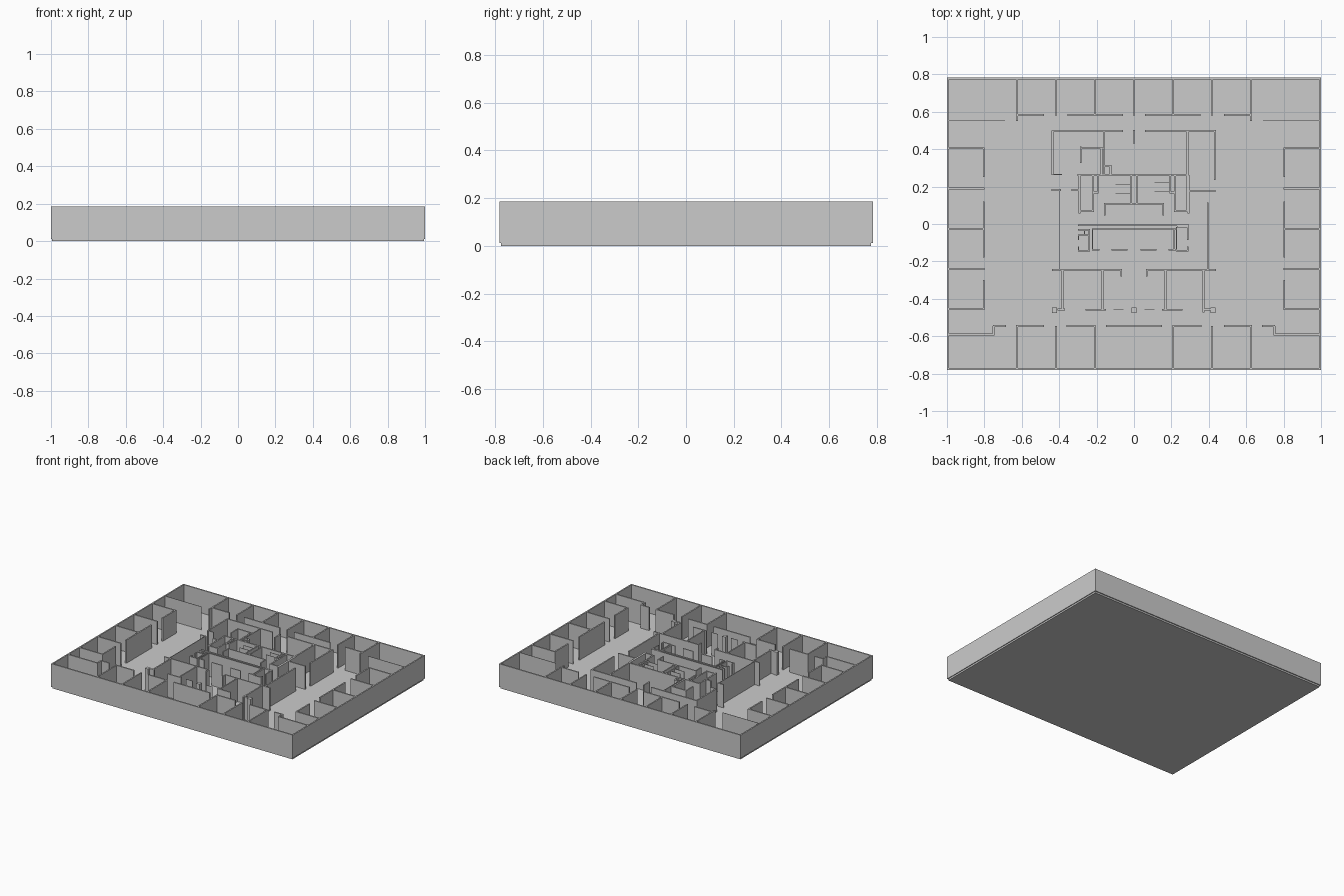
import bpy, bmesh
from mathutils import Matrix

Z0, Z1 = 0.012, 0.185   # wall bottom and top
T = 0.010               # usual wall thickness
THIN = 0.003


def box(bm, x0, x1, y0, y1, z0=Z0, z1=Z1):
    m = Matrix.Translation(((x0 + x1) / 2, (y0 + y1) / 2, (z0 + z1) / 2))
    m = m @ Matrix.Diagonal((abs(x1 - x0), abs(y1 - y0), z1 - z0, 1))
    bmesh.ops.create_cube(bm, size=1, matrix=m)


def finish(bm, name):
    me = bpy.data.meshes.new(name)
    bm.to_mesh(me)
    bm.free()
    ob = bpy.data.objects.new(name, me)
    bpy.context.collection.objects.link(ob)
    return ob


def walls(name, across=(), along=(), t=T, mirror=False):
    """across: (y, x0, x1) walls along x; along: (x, y0, y1) walls along y."""
    bm = bmesh.new()
    for y, x0, x1 in across:
        box(bm, x0, x1, y - t / 2, y + t / 2)
    for x, y0, y1 in along:
        box(bm, x - t / 2, x + t / 2, y0, y1)
    ob = finish(bm, name)
    if mirror:
        ob.modifiers.new("Mirror", "MIRROR").use_clip = False
    return ob


# Floor slab
bm = bmesh.new()
box(bm, -0.994, 0.994, -0.776, 0.776, 0, Z0)
finish(bm, "floor_slab")

# Outer shell
walls("outer_walls",
      across=[(-0.776, -1, 1), (0.778, -1, 1)],
      along=[(-0.995, -0.781, 0.783), (0.995, -0.781, 0.783)])

# Back row of offices
walls("back_offices",
      across=[(0.583, -0.63, -0.48), (0.583, -0.355, -0.06)],
      along=[(-0.625, 0.55, 0.78), (-0.418, 0.58, 0.78), (-0.21, 0.58, 0.78)],
      mirror=True)
walls("back_centre_divider", along=[(0, 0.58, 0.78)])
walls("back_corner_screens", across=[(0.553, -1, -0.69)], t=THIN, mirror=True)

# Side offices
walls("side_offices",
      across=[(y, -1, -0.80) for y in (0.405, 0.19, -0.027, -0.24, -0.455)],
      along=[(-0.803, 0.25, 0.41), (-0.803, -0.18, 0.12), (-0.803, -0.46, -0.30)],
      mirror=True)

# Front row of offices
walls("front_offices",
      across=[(-0.59, -1, -0.75), (-0.545, -0.755, -0.685), (-0.545, -0.63, -0.48),
              (-0.545, -0.36, -0.205)],
      along=[(-0.752, -0.595, -0.545)] +
            [(x, -0.78, -0.545) for x in (-0.625, -0.418, -0.208)],
      mirror=True)
walls("front_centre_wall", across=[(-0.545, -0.15, 0.15)])

# Core, back rooms
walls("core_back_rooms",
      across=[(0.497, -0.438, -0.06), (0.497, 0.06, 0.438), (0.405, -0.29, -0.16),
              (0.31, -0.16, -0.12), (0.262, -0.302, 0.292),
              (0.182, -0.44, -0.39), (0.182, -0.335, -0.297), (0.177, 0.287, 0.435)],
      along=[(0, 0.43, 0.502), (-0.435, 0.262, 0.5), (0.432, 0.235, 0.5),
             (0.287, 0.065, 0.5), (-0.285, 0.325, 0.415), (-0.173, 0.262, 0.405),
             (-0.125, 0.262, 0.315)])
walls("core_thin_walls",
      across=[(0.265, -0.435, -0.385)],
      along=[(-0.16, 0.262, 0.5), (-0.397, -0.245, 0.182)], t=0.005)
walls("core_right_wall", along=[(0.394, -0.245, 0.115)])

# Core, washrooms
walls("washroom_ducts",
      across=[(0.07, -0.297, -0.22), (0.168, -0.222, -0.19)],
      along=[(-0.22, 0.065, 0.262), (-0.194, 0.165, 0.262), (-0.292, 0.055, 0.262)],
      mirror=True)
walls("washroom_front",
      across=[(0.107, -0.16, 0)],
      along=[(-0.016, 0.107, 0.262), (-0.156, 0.045, 0.11)],
      t=0.008, mirror=True)
walls("washroom_partitions",
      across=[(0.21, -0.1, -0.02), (0.165, -0.1, -0.02),
              (0.22, 0.11, 0.19), (0.175, 0.11, 0.19)], t=THIN)

# Core, lift bank
walls("lift_bank",
      across=[(-0.007, -0.3, 0.292), (-0.027, -0.225, 0.225),
              (-0.03, -0.3, -0.235), (-0.06, -0.3, -0.235), (-0.143, -0.3, -0.235),
              (-0.137, -0.225, -0.185), (-0.137, -0.12, -0.035),
              (-0.137, 0.035, 0.12), (-0.137, 0.185, 0.225),
              (-0.143, 0.225, 0.292), (-0.015, 0.23, 0.287)],
      along=[(-0.222, -0.14, -0.025), (0.216, -0.14, -0.025), (0.227, -0.14, -0.015),
             (0.287, -0.085, 0), (0.287, -0.147, -0.12), (-0.297, -0.085, -0.055),
             (-0.297, -0.147, -0.12), (-0.265, -0.06, -0.03), (-0.239, -0.143, -0.03)],
      t=0.007)

# Core, front rooms
walls("core_front_rooms",
      across=[(-0.246, -0.438, -0.065), (-0.458, -0.26, -0.15)],
      along=[(-0.069, -0.28, -0.242), (-0.168, -0.46, -0.246)],
      t=0.009, mirror=True)
walls("core_front_dividers",
      across=[(-0.458, -0.41, -0.37), (-0.458, 0.365, 0.415)],
      along=[(-0.383, -0.46, -0.246), (0.372, -0.472, -0.246)])
walls("entrance_screens", across=[(-0.458, -0.11, -0.055)], t=THIN, mirror=True)

# Columns
bm = bmesh.new()
for x in (-0.425, 0, 0.422):
    box(bm, x - 0.014, x + 0.014, -0.475, -0.447)
finish(bm, "columns")
